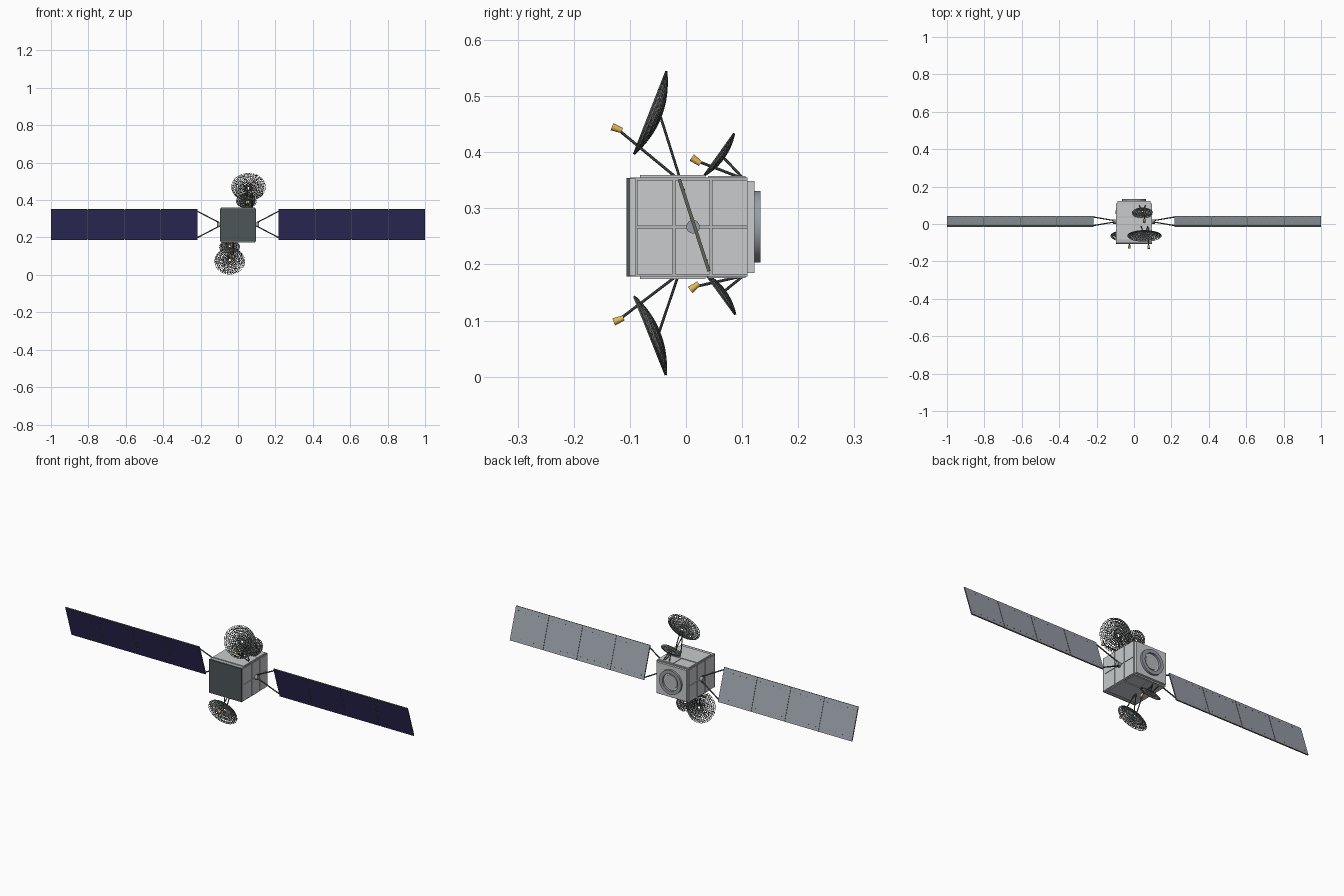
import bpy, bmesh, math
from mathutils import Vector, Matrix

if "Cube" in bpy.data.objects:
    bpy.data.objects.remove(bpy.data.objects["Cube"], do_unlink=True)


def material(name, *rgb):
    m = bpy.data.materials.new(name)
    m.use_nodes = True
    m.diffuse_color = (*rgb, 1)
    bsdf = m.node_tree.nodes["Principled BSDF"]
    bsdf.inputs["Base Color"].default_value = (*rgb, 1)
    return m


LIGHT = material("light grey body", 0.58, 0.60, 0.61)
SEAM = material("mid grey frame", 0.46, 0.48, 0.49)
SLATE = material("dark slate", 0.075, 0.092, 0.097)
NAVY = material("navy solar cells", 0.031, 0.028, 0.118)
BACK = material("blue grey backing", 0.31, 0.34, 0.38)
ROD = material("charcoal rods", 0.085, 0.098, 0.098)
MESH = material("grey mesh", 0.165, 0.172, 0.172)
EDGE = material("olive grey edge", 0.12, 0.13, 0.095)
GOLD = material("gold", 0.80, 0.48, 0.10)
MID_Z = 0.267


def finish(name, bm, mats, matrix=Matrix(), smooth=False):
    me = bpy.data.meshes.new(name)
    bm.to_mesh(me)
    bm.free()
    ob = bpy.data.objects.new(name, me)
    bpy.context.collection.objects.link(ob)
    ob.matrix_world = matrix
    for m in mats:
        me.materials.append(m)
    if smooth:
        bpy.ops.object.select_all(action="DESELECT")
        ob.select_set(True)
        bpy.context.view_layer.objects.active = ob
        bpy.ops.object.shade_smooth_by_angle()
    return ob


def add_box(bm, lo, hi):
    lo, hi = Vector(lo), Vector(hi)
    mat = Matrix.Translation((lo + hi) / 2) @ Matrix.Diagonal((*(hi - lo), 1))
    bmesh.ops.create_cube(bm, size=1, matrix=mat)


def box(name, lo, hi, mat):
    bm = bmesh.new()
    add_box(bm, lo, hi)
    return finish(name, bm, [mat])


def rod(name, a, b, r1, mat, r2=None, sides=8):
    a, b = Vector(a), Vector(b)
    rot = (b - a).to_track_quat("Z", "Y").to_matrix().to_4x4()
    bm = bmesh.new()
    bmesh.ops.create_cone(bm, cap_ends=True, segments=sides, radius1=r1,
                          radius2=r1 if r2 is None else r2, depth=(b - a).length)
    return finish(name, bm, [mat], Matrix.Translation((a + b) / 2) @ rot, True)


# Main body: frame, stepped rear section and raised skin panels
box("body_frame", (-0.093, -0.100, 0.178), (0.093, 0.110, 0.355), SEAM)
box("rear_bulkhead", (-0.088, 0.110, 0.185), (0.088, 0.122, 0.349), LIGHT)
box("front_radiator", (-0.096, -0.106, 0.178), (0.096, -0.100, 0.354), SLATE)
box("top_deck", (-0.090, -0.082, 0.355), (0.090, 0.035, 0.359), LIGHT)
box("bottom_deck", (-0.090, -0.082, 0.174), (0.090, 0.035, 0.178), LIGHT)
COLUMNS = [(-0.087, -0.0245), (-0.0185, 0.0425), (0.0465, 0.110)]
for side, label in ((1, "left"), (-1, "right")):
    xs = sorted((side * 0.093, side * 0.096))
    bm = bmesh.new()
    for y0, y1 in COLUMNS:
        for z0, z1 in ((0.182, 0.2645), (0.2685, 0.350)):
            add_box(bm, (xs[0], y0, z0), (xs[1], y1, z1))
    add_box(bm, (xs[0], -0.1, 0.180), (xs[1], -0.089, 0.353))
    finish(label + "_skin_panels", bm, [LIGHT])
for z0, label in ((0.355, "top"), (0.1755, "bottom")):
    bm = bmesh.new()
    for x0, x1 in ((-0.088, -0.002), (0.002, 0.088)):
        add_box(bm, (x0, 0.039, z0), (x1, 0.106, z0 + 0.0025))
    finish(label + "_rear_skin", bm, [LIGHT])


# Lathed adapter ring on the rear
def lathe(name, profile, mat, matrix, steps=48):
    bm = bmesh.new()
    verts = [bm.verts.new((r, 0, h)) for r, h in profile]
    edges = [bm.edges.new(p) for p in zip(verts, verts[1:])]
    bmesh.ops.spin(bm, geom=verts + edges, cent=(0, 0, 0), axis=(0, 0, 1),
                   angle=math.tau, steps=steps)
    bmesh.ops.remove_doubles(bm, verts=bm.verts, dist=1e-5)
    bmesh.ops.recalc_face_normals(bm, faces=bm.faces)
    return finish(name, bm, [mat], matrix, True)


to_rear = Matrix.Translation((0, 0.120, MID_Z)) @ Matrix.Rotation(-math.pi / 2, 4, "X")
lathe("adapter_ring", [(0.064, 0), (0.064, 0.013), (0.045, 0.013), (0.045, 0)], BACK, to_rear)
rod("engine_cover", (0, 0.118, MID_Z), (0, 0.126, MID_Z), 0.036, SEAM, sides=32)

# Solar wings: tilted panels with cells in front and grey backing
tilt = Matrix.Translation((0, 0.0145, 0.2697)) @ Matrix.Rotation(0.313, 4, "X")
HALF, THICK, START, PITCH, GAP = 0.086, 0.003, 0.217, 0.1965, 0.003
for side, label in ((1, "left"), (-1, "right")):
    for i in range(4):
        x0 = START + i * PITCH
        xs = sorted((side * x0, side * (x0 + PITCH - GAP)))
        bm = bmesh.new()
        add_box(bm, (xs[0], -THICK, -HALF), (xs[1], THICK, HALF))
        bm.normal_update()
        for f in bm.faces:
            f.material_index = 0 if f.normal.y < -0.5 else 1 if f.normal.y > 0.5 else 2
        finish(f"{label}_solar_panel_{i + 1}", bm, [NAVY, BACK, EDGE], tilt)
        # Small fittings along the back edges
        bm = bmesh.new()
        for j in range(5):
            x = xs[0] + (xs[1] - xs[0]) * (j + 0.5) / 5
            for z in (-0.066, 0.066):
                add_box(bm, (x - 0.0015, THICK, z - 0.0015), (x + 0.0015, THICK + 0.001, z + 0.0015))
        finish(f"{label}_panel_fittings_{i + 1}", bm, [ROD], tilt)
        # Recessed hinge line to the next panel
        if i < 3:
            x = side * (x0 + PITCH - GAP / 2)
            bm = bmesh.new()
            add_box(bm, (x - GAP / 2, -0.0015, 0.004 - HALF), (x + GAP / 2, 0.0015, HALF - 0.004))
            finish(f"{label}_hinge_{i + 1}", bm, [EDGE], tilt)
    # Rotating hub and V-shaped yoke
    rod(label + "_hub", (side * 0.092, 0.0125, MID_Z), (side * 0.112, 0.0125, MID_Z),
        0.012, BACK, sides=16)
    for end in (-1, 1):
        rod(f"{label}_yoke_{'upper' if end > 0 else 'lower'}",
            tilt @ Vector((side * 0.104, 0, end * 0.012)),
            tilt @ Vector((side * 0.219, 0, end * 0.075)), 0.0032, ROD)


# Open mesh reflector: paraboloid of triangles turned into wires
def reflector(name, x, top, bottom, half_width, depth):
    top, bottom = Vector((x, *top)), Vector((x, *bottom))
    up = (top - bottom).normalized()
    right = Vector((1, 0, 0))
    facing = right.cross(up)
    if facing.y > 0:
        facing = -facing
    half = (top - bottom).length / 2
    centre = (top + bottom) / 2
    rings, segs = max(5, round(half_width / 0.0095)), 32

    def point(k, j):
        r, a = k / rings, math.tau * (j + 0.5 * (k % 2)) / segs
        return (centre + right * (half_width * r * math.cos(a))
                + up * (half * r * math.sin(a)) + facing * (depth * (r * r - 1)))

    bm = bmesh.new()
    grid = [[bm.verts.new(point(k, j)) for j in range(segs)] for k in range(1, rings + 1)]
    bm.faces.new(grid[0])
    for k, (inner, outer) in enumerate(zip(grid, grid[1:])):
        for j in range(segs):
            n = (j + 1) % segs
            if k % 2:
                bm.faces.new((inner[j], outer[j], outer[n]))
                bm.faces.new((inner[j], outer[n], inner[n]))
            else:
                bm.faces.new((inner[j], outer[j], inner[n]))
                bm.faces.new((inner[n], outer[j], outer[n]))
    bmesh.ops.recalc_face_normals(bm, faces=bm.faces)
    mod = finish(name, bm, [MESH]).modifiers.new("wires", "WIREFRAME")
    mod.thickness = 0.0038
    mod.use_even_offset = False
    return centre - facing * depth, facing


# name, x, rim top, rim bottom, half width, depth, support foot, feed, feed x, feed foot
ANTENNAS = [
    ("large_top", 0.056, (-0.035, 0.545), (-0.093, 0.396), 0.091, 0.020,
     (-0.012, 0.357), (-0.123, 0.442), 0.078, (-0.020, 0.357)),
    ("small_top", 0.045, (0.086, 0.434), (0.032, 0.358), 0.055, 0.010,
     (0.105, 0.350), (0.018, 0.385), 0.055, (0.104, 0.352)),
    ("large_bottom", -0.044, (-0.093, 0.144), (-0.036, 0.002), 0.081, 0.018,
     (-0.015, 0.177), (-0.120, 0.101), -0.025, (-0.020, 0.177)),
    ("small_bottom", -0.045, (0.034, 0.184), (0.088, 0.110), 0.055, 0.010,
     (0.105, 0.182), (0.015, 0.160), -0.035, (0.104, 0.180)),
]
for name, x, top, bottom, width, depth, foot, feed, feed_x, feed_foot in ANTENNAS:
    back, facing = reflector(name + "_reflector", x, top, bottom, width, depth)
    for s in (-1, 1):
        rod(f"{name}_support_{'left' if s > 0 else 'right'}", (x + s * 0.018, *foot),
            back + Vector((s * 0.006, 0, 0)), 0.0025, ROD)
    horn, base = Vector((feed_x, *feed)), Vector((feed_x, *feed_foot))
    rod(name + "_feed_boom", base, horn, 0.0025, ROD)
    rod(name + "_feed_horn", horn + facing * 0.0095, horn - facing * 0.0095,
        0.0068, GOLD, 0.0048, 12)
